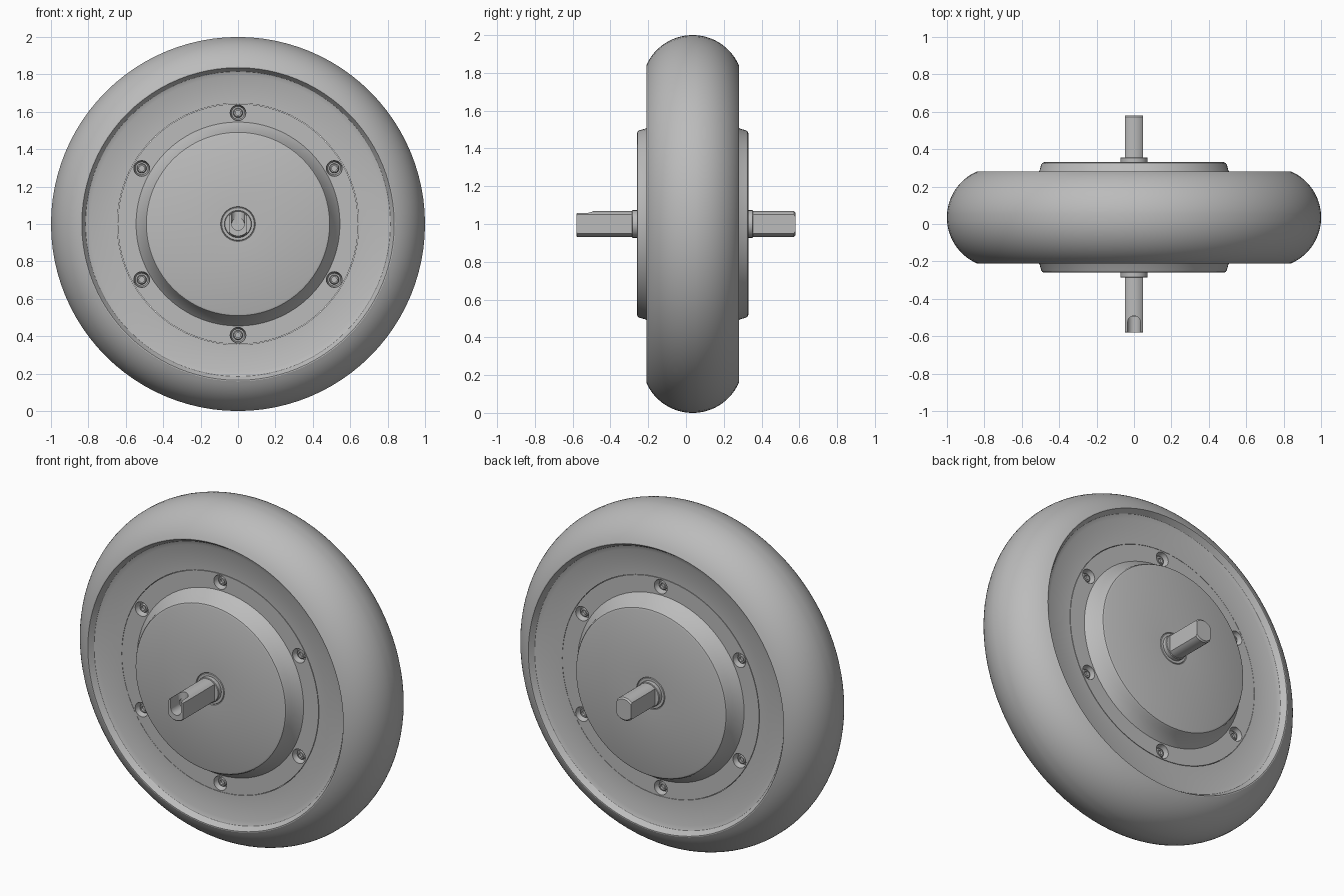
import bpy, bmesh, math
from mathutils import Matrix, Vector

MID = 0.035          # y of the wheel's middle plane
AXIS_Z = 1.0

cube = bpy.data.objects.get("Cube")
if cube:
    bpy.data.objects.remove(cube, do_unlink=True)

grey = bpy.data.materials.new("plain grey")
grey.use_nodes = True
colour = (0.5, 0.5, 0.5, 1)
grey.diffuse_color = colour
grey.node_tree.nodes["Principled BSDF"].inputs["Base Color"].default_value = colour


def finish(name, bm, helper=False):
    bmesh.ops.remove_doubles(bm, verts=bm.verts, dist=1e-5)
    bmesh.ops.recalc_face_normals(bm, faces=bm.faces)
    mesh = bpy.data.meshes.new(name)
    bm.to_mesh(mesh)
    bm.free()
    obj = bpy.data.objects.new(name, mesh)
    bpy.context.collection.objects.link(obj)
    mesh.materials.append(grey)
    obj.hide_render = helper
    return obj


def smooth(obj, angle=25):
    bpy.ops.object.select_all(action='DESELECT')
    obj.select_set(True)
    bpy.context.view_layer.objects.active = obj
    bpy.ops.object.shade_smooth_by_angle(angle=math.radians(angle))


def lathe(name, profile, steps, closed=False, x=0, z=AXIS_Z, helper=False):
    """Spin (radius, y) points about an axis along y."""
    bm = bmesh.new()
    verts = [bm.verts.new((r, y, 0)) for r, y in profile]
    edges = [bm.edges.new(p) for p in zip(verts, verts[1:])]
    if closed:
        edges.append(bm.edges.new((verts[-1], verts[0])))
    bmesh.ops.spin(bm, geom=verts + edges, cent=(0, 0, 0), axis=(0, 1, 0),
                   angle=math.tau, steps=steps)
    bmesh.ops.translate(bm, verts=bm.verts, vec=(x, 0, z))
    return finish(name, bm, helper)


def both_sides(half):
    """Mirror (radius, distance from middle) points into a full profile."""
    return [(r, MID - d) for r, d in half] + [(r, MID + d) for r, d in reversed(half)]


def cut(obj, cutters):
    bpy.context.view_layer.objects.active = obj
    for c in cutters:
        mod = obj.modifiers.new("cut", 'BOOLEAN')
        mod.operation, mod.solver, mod.object = 'DIFFERENCE', 'EXACT', c
        bpy.ops.object.modifier_apply(modifier=mod.name)
        bpy.data.objects.remove(c, do_unlink=True)


# Tyre with the dished rim
ARC_R = 0.268
half_angle = math.asin(0.245 / ARC_R)
tread = []
for i in range(17):
    a = half_angle * (1 - i / 16)
    tread.append((1 - ARC_R + ARC_R * math.cos(a), ARC_R * math.sin(a)))
rim = [(0.645, 0.15), (0.645, 0.2), (0.79, 0.205), (0.815, 0.215), (0.835, 0.245)]
half = rim + tread[:-1]
tyre = lathe("tyre_and_rim", both_sides(half), 96, closed=True)
smooth(tyre)

# Motor housing: cover plate, sloped shoulder and flat face
half = [(0, 0.295), (0.087, 0.295), (0.09, 0.291), (0.093, 0.295), (0.48, 0.295),
        (0.49, 0.291), (0.496, 0.282), (0.505, 0.25), (0.545, 0.201), (0.643, 0.201)]
housing = lathe("motor_housing", both_sides(half), 72)

# Six screws on each side, sunk into the cover plate
holes, screws = [], []
for side in (-1, 1):
    for i in range(6):
        a = math.radians(90 + 60 * i)
        place = dict(x=0.594 * math.cos(a), z=AXIS_Z + 0.594 * math.sin(a))
        holes.append(lathe("hole_cutter", [(r, MID + side * d) for r, d in (
            (0, 0.25), (0.042, 0.25), (0.042, 0.19), (0.034, 0.165), (0, 0.165))],
            24, helper=True, **place))
        screws.append(lathe("screw", [(r, MID + side * d) for r, d in (
            (0.026, 0.16), (0.026, 0.18), (0.021, 0.186), (0.014, 0.186),
            (0.014, 0.172), (0, 0.172))], 18, **place))
cut(housing, holes)
for obj in [housing] + screws:
    smooth(obj)

# Washers around the axle
for name, side in (("front_washer", -1), ("back_washer", 1)):
    washer = lathe(name, [(r, MID + side * d) for r, d in (
        (0, 0.28), (0.073, 0.28), (0.073, 0.318), (0.07, 0.321), (0, 0.321))], 32)
    smooth(washer)

# Axle with a flat on each side
axle = lathe("axle", [(0, -0.58), (0.064, -0.58), (0.068, -0.576),
                      (0.068, 0.572), (0.06, 0.58), (0, 0.58)], 40)


def box_cutter(size, centre):
    bm = bmesh.new()
    bmesh.ops.create_cube(bm, size=1, matrix=Matrix.LocRotScale(
        Vector(centre), None, Vector(size)))
    return finish("box_cutter", bm, True)


flats = [box_cutter((0.1, 2, 0.3), (s * 0.097, 0, AXIS_Z)) for s in (-1, 1)]

# Cable slot, open at the top of the front end with a rounded inner end
SLOT, END = 0.034, -0.525
bore = lathe("bore_cutter", [(0, -0.7), (SLOT, -0.7), (SLOT, END + 0.03),
                             (0, END + 0.03)], 24, helper=True)
slot = box_cutter((2 * SLOT, 0.2, 0.2), (0, END - 0.1, AXIS_Z + 0.1))
bm = bmesh.new()
bmesh.ops.create_cone(bm, cap_ends=True, segments=24, radius1=SLOT, radius2=SLOT,
                      depth=0.2, matrix=Matrix.Translation((0, END, AXIS_Z + 0.1)))
round_end = finish("round_end_cutter", bm, True)
cut(axle, flats + [bore, slot, round_end])
smooth(axle)
